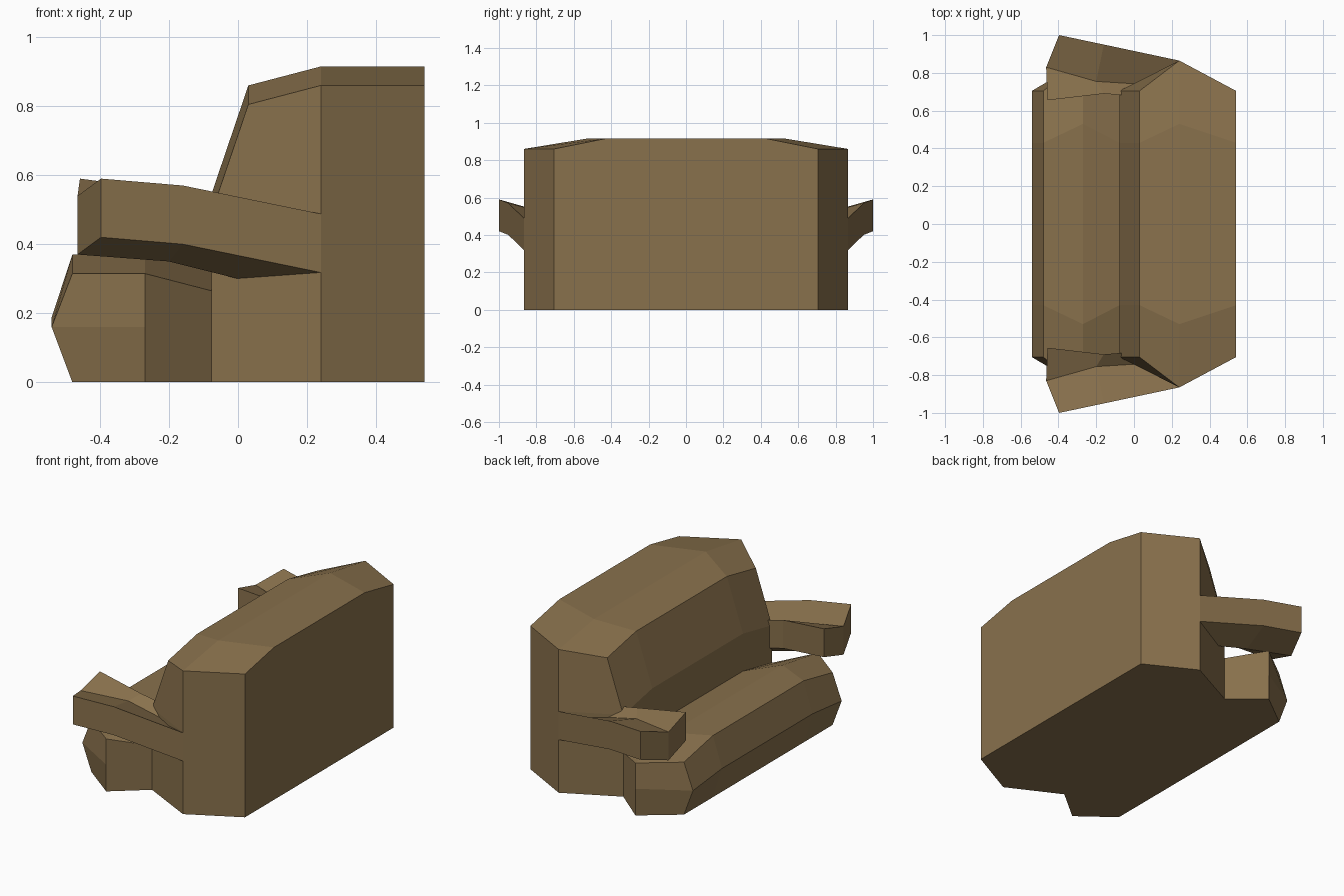
import bpy

if "Cube" in bpy.data.objects:
    bpy.data.objects.remove(bpy.data.objects["Cube"])

cloth = bpy.data.materials.new("brown_cloth")
cloth.diffuse_color = (0.25, 0.165, 0.073, 1)
cloth.use_nodes = True
cloth.node_tree.nodes["Principled BSDF"].inputs["Base Color"].default_value = cloth.diffuse_color


def make_object(name, verts, faces):
    mesh = bpy.data.meshes.new(name)
    mesh.from_pydata(verts, [], faces)
    mesh.materials.append(cloth)
    obj = bpy.data.objects.new(name, mesh)
    bpy.context.collection.objects.link(obj)
    # consistent outward normals
    import bmesh
    bm = bmesh.new()
    bm.from_mesh(mesh)
    bmesh.ops.recalc_face_normals(bm, faces=bm.faces[:])
    bm.to_mesh(mesh)
    bm.free()
    return obj


# Sofa body: side profile as (x, end z, end y, middle y, middle rise)
R = 0.055
profile = [
    (-0.48, 0.0, 0.705, 0.43, 0),       # 0 front foot
    (-0.54, 0.16, 0.705, 0.43, 0.028),  # 1 seat nose
    (-0.48, 0.315, 0.705, 0.43, R),     # 2 seat front top
    (-0.27, 0.315, 0.865, 0.53, R),     # 3 seat crown
    (-0.077, 0.265, 0.705, 0.43, R),    # 4 seat rear
    (-0.077, 0.49, 0.705, 0.43, R),     # 5 backrest bulge
    (0.03, 0.805, 0.705, 0.43, R),      # 6 backrest front top
    (0.24, 0.86, 0.865, 0.53, R),       # 7 backrest crown
    (0.54, 0.86, 0.705, 0.43, R),       # 8 rear top
    (0.54, 0.0, 0.705, 0.43, 0),        # 9 rear foot
]
# extra points on each end wall, below the two crowns
wall = [(-0.27, 0), (-0.27, 0.16), (-0.077, 0), (0.24, 0), (0.24, 0.315), (0.24, 0.49)]

n = len(profile)
verts, faces = [], []
for x, z, ye, ym, rise in profile:
    verts += [(x, -ye, z), (x, -ym, z + rise), (x, ym, z + rise), (x, ye, z)]
for i in range(n - 1):
    for k in range(3):
        a = 4 * i + k
        faces.append((a, a + 1, a + 5, a + 4))

# End walls, mirrored left and right
wall_faces = [(0, 1, 11, 10), (1, 2, 3, 11), (10, 11, 3, 4, 12), (12, 4, 14, 13),
              (4, 5, 15, 14), (5, 6, 7, 15), (13, 14, 15, 7, 8, 9)]
feet = []
for side, col in ((-1, 0), (1, 3)):
    base = len(verts)
    for x, z in wall:
        verts.append((x, side * (0.705 if x == -0.077 else 0.865), z))
    ids = [4 * i + col for i in range(n)] + list(range(base, base + len(wall)))
    faces += [tuple(ids[j] for j in f) for f in wall_faces]
    feet.append([ids[j] for j in (0, 10, 12, 13, 9)])

# Underside
front_mid = [1, 2]
rear_mid = [4 * 9 + 2, 4 * 9 + 1]
faces.append(tuple(feet[0][::-1] + front_mid + feet[1] + rear_mid))
make_object("sofa_body", verts, faces)

# Armrests: outer, grooved middle and inner lines at tip, elbow and root
T = 0.17
stations = [
    [(-0.397, 1.0, 0.59), (-0.465, 0.83, 0.54), (-0.458, 0.655, 0.59)],
    [(-0.16, 0.95, 0.57), (-0.20, 0.755, 0.52), (-0.16, 0.69, 0.55)],
    [(0.24, 0.865, 0.488), (0.20, 0.73, 0.42), (0.20, 0.66, 0.47)],
]
for side, name in ((-1, "front_armrest"), (1, "rear_armrest")):
    verts, faces = [], []
    for ring in stations:
        verts += [(x, side * y, z) for x, y, z in ring]
        verts += [(x, side * y, z - T) for x, y, z in reversed(ring)]
    for s in (0, 6):
        for k in range(6):
            faces.append((s + k, s + (k + 1) % 6, s + 6 + (k + 1) % 6, s + 6 + k))
    for s in (0, 12):
        faces += [(s, s + 1, s + 4, s + 5), (s + 1, s + 2, s + 3, s + 4)]
    make_object(name, verts, faces)
